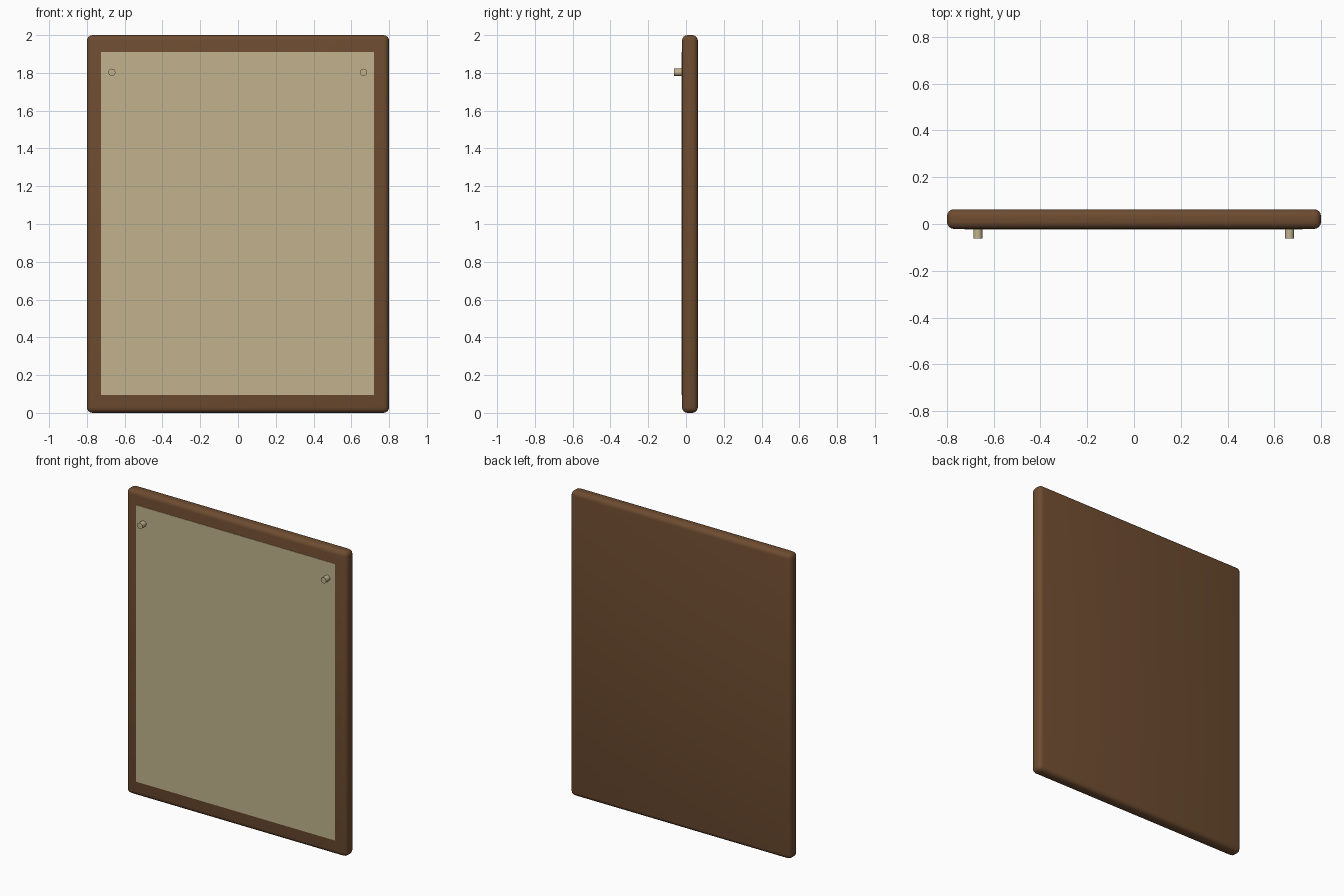
import bpy, math

if "Cube" in bpy.data.objects:
    bpy.data.objects.remove(bpy.data.objects["Cube"])


def material(name, rgb):
    m = bpy.data.materials.new(name)
    m.diffuse_color = (*rgb, 1)
    m.use_nodes = True
    m.node_tree.nodes["Principled BSDF"].inputs["Base Color"].default_value = m.diffuse_color
    return m


brown = material("brown wood", (0.155, 0.072, 0.030))
tan = material("tan paper", (0.54, 0.45, 0.27))


def box(name, lo, hi, mat):
    bpy.ops.mesh.primitive_cube_add(size=1, location=[(a + b) / 2 for a, b in zip(lo, hi)])
    ob = bpy.context.object
    ob.name = name
    ob.scale = [b - a for a, b in zip(lo, hi)]
    bpy.ops.object.transform_apply(location=False, rotation=False, scale=True)
    ob.data.materials.append(mat)
    return ob


# Rounded wooden board
board = box("board", (-0.8, -0.021, 0), (0.8, 0.063, 2), brown)
bevel = board.modifiers.new("rounded edges", "BEVEL")
bevel.width = 0.03
bevel.segments = 4
bpy.ops.object.shade_smooth()

# Thin sheet on the front
box("sheet", (-0.724, -0.023, 0.096), (0.72, -0.018, 1.91), tan)

# Two pins in the upper corners
for side, x in (("left", -0.668), ("right", 0.665)):
    bpy.ops.mesh.primitive_cylinder_add(vertices=32, radius=0.019, depth=0.053,
                                        location=(x, -0.0365, 1.803),
                                        rotation=(math.pi / 2, 0, 0))
    pin = bpy.context.object
    pin.name = side + "_pin"
    pin.data.materials.append(tan)
    bpy.ops.object.shade_smooth_by_angle()
